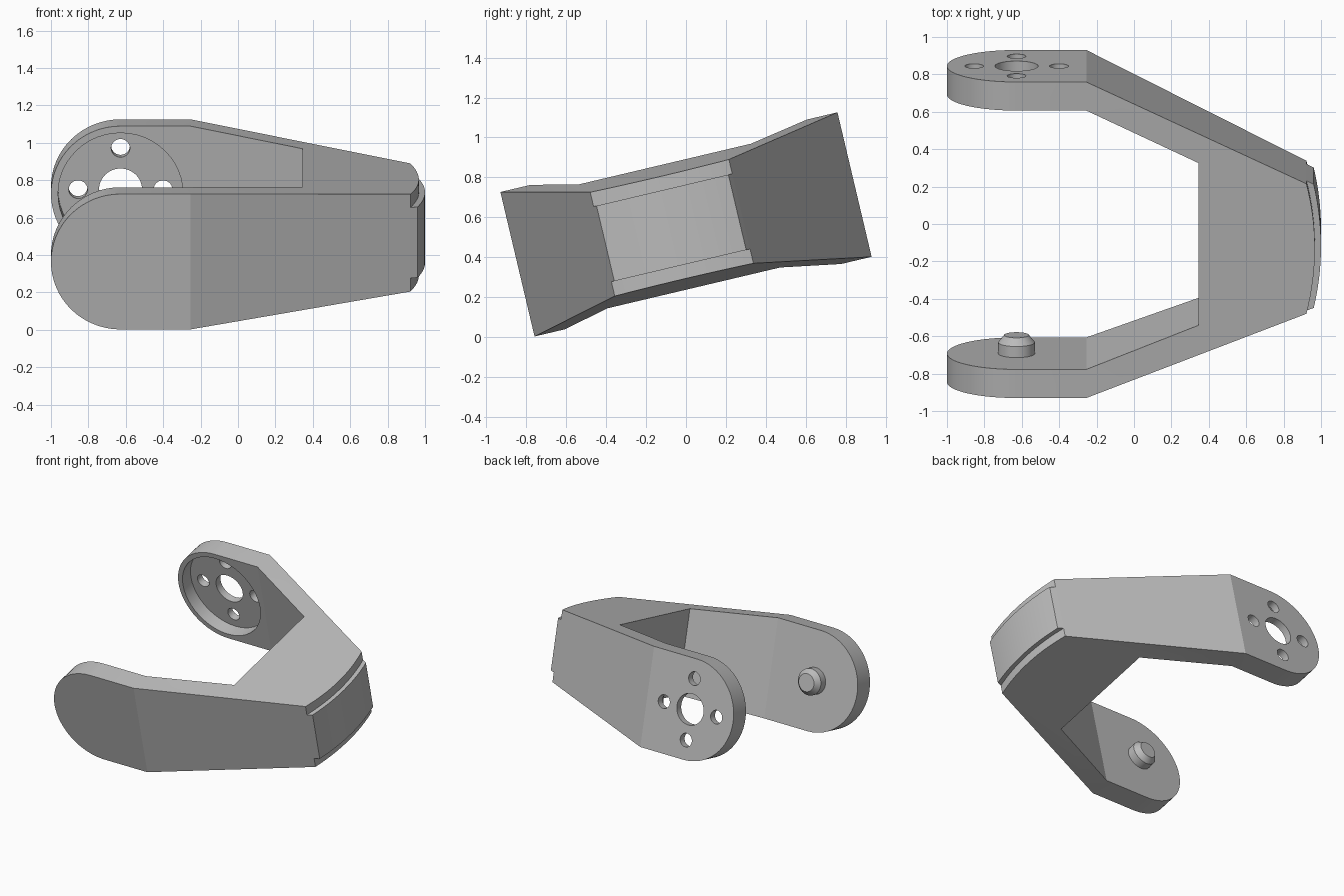
import bpy, bmesh, math
from mathutils import Matrix, Vector

if "Cube" in bpy.data.objects:
    bpy.data.objects.remove(bpy.data.objects["Cube"])

# The bracket is built level, then tilted about x
TILT = Matrix.Translation((0, 0, 0.564)) @ Matrix.Rotation(math.radians(13.3), 4, 'X')
PIVOT_X, R = -0.628, 0.372
MID_Y = -0.073            # the nose sits slightly off centre

grey = bpy.data.materials.new("grey plastic")
grey.diffuse_color = (0.5, 0.5, 0.5, 1)
grey.use_nodes = True
grey.node_tree.nodes["Principled BSDF"].inputs["Base Color"].default_value = grey.diffuse_color


def add_object(name, bm):
    bmesh.ops.recalc_face_normals(bm, faces=bm.faces)
    mesh = bpy.data.meshes.new(name)
    bm.to_mesh(mesh)
    bm.free()
    mesh.materials.append(grey)
    ob = bpy.data.objects.new(name, mesh)
    bpy.context.collection.objects.link(ob)
    return ob


def prism(name, points, axis, low, high):
    """Extrude an outline along y or z."""
    bm = bmesh.new()
    if axis == 'Z':
        verts = [bm.verts.new((a, b, low)) for a, b in points]
        step = Vector((0, 0, high - low))
    else:
        verts = [bm.verts.new((a, low, b)) for a, b in points]
        step = Vector((0, high - low, 0))
    face = bm.faces.new(verts)
    out = bmesh.ops.extrude_face_region(bm, geom=[face], use_keep_orig=True)
    moved = [g for g in out['geom'] if isinstance(g, bmesh.types.BMVert)]
    bmesh.ops.translate(bm, verts=moved, vec=step)
    return add_object(name, bm)


def rod(bm, x, z, y0, y1, r0, r1):
    """Cylinder or cone along y."""
    m = Matrix.Translation((x, (y0 + y1) / 2, z)) @ Matrix.Rotation(math.radians(-90), 4, 'X')
    bmesh.ops.create_cone(bm, cap_ends=True, segments=48, radius1=r0, radius2=r1,
                          depth=y1 - y0, matrix=m)


def cut(ob, tool, operation):
    mod = ob.modifiers.new(operation, 'BOOLEAN')
    mod.operation, mod.object, mod.solver = operation, tool, 'EXACT'
    bpy.context.view_layer.update()
    deps = bpy.context.evaluated_depsgraph_get()
    mesh = bpy.data.meshes.new_from_object(ob.evaluated_get(deps))
    ob.modifiers.clear()
    ob.data = mesh
    bpy.data.objects.remove(tool)


def bulge(y0, y1, x_end, x_mid, n=16):
    """Curved nose outline from y0 to y1."""
    pts = []
    for i in range(n + 1):
        t = -1 + 2 * i / n
        pts.append((x_end + (x_mid - x_end) * (1 - t * t),
                    (y0 + y1) / 2 + (y1 - y0) / 2 * t))
    return pts


# Fork body: plan outline crossed with the side outline
plan = [(-1.2, -0.868), (-0.255, -0.868)]
plan += bulge(MID_Y - 0.357, MID_Y + 0.357, 0.922, 0.967)
plan += [(-0.255, 0.868), (-1.2, 0.868), (-1.2, 0.711), (-0.255, 0.711),
         (0.345, 0.41), (0.345, -0.481), (-0.255, -0.711), (-1.2, -0.711)]
body = prism("fork_body", plan, 'Z', -0.6, 0.6)

slope = (R - 0.2675) / (0.922 + 0.255)
z_tip = R - slope * (1.1 + 0.255)
side = [(-0.255, -R), (1.1, -z_tip), (1.1, z_tip), (-0.255, R)]
for i in range(33):
    a = math.pi / 2 + math.pi * i / 32
    side.append((PIVOT_X + R * math.cos(a), R * math.sin(a)))
cut(body, prism("side_profile", side, 'Y', -1.2, 1.2), 'INTERSECT')

# Round recess inside the far arm
bm = bmesh.new()
rod(bm, PIVOT_X, 0, 0.5, 0.812, 0.334, 0.334)
cut(body, add_object("recess_cutter", bm), 'DIFFERENCE')

# Shaft hole and four screw holes
bm = bmesh.new()
rod(bm, PIVOT_X, 0, 0.75, 1.0, 0.115, 0.115)
for dx, dz in ((1, 0), (-1, 0), (0, 1), (0, -1)):
    rod(bm, PIVOT_X + 0.227 * dx, 0.227 * dz, 0.75, 1.0, 0.05, 0.05)
cut(body, add_object("hole_cutter", bm), 'DIFFERENCE')

# Raised band across the nose
band_plan = [(0.85, MID_Y - 0.3), (0.922, MID_Y - 0.357)]
band_plan += bulge(MID_Y - 0.342, MID_Y + 0.337, 0.961, 1.0)
band_plan += [(0.922, MID_Y + 0.357), (0.85, MID_Y + 0.3)]
band = prism("nose_band", band_plan, 'Z', -0.194, 0.194)

# Chamfered pivot peg on the near arm
bm = bmesh.new()
prev = None
for y, r in ((-0.73, 0.098), (-0.65, 0.098), (-0.61, 0.066)):
    ring = [bm.verts.new((PIVOT_X + r * math.cos(i * math.tau / 48), y,
                          r * math.sin(i * math.tau / 48))) for i in range(48)]
    if prev:
        for i in range(48):
            j = (i + 1) % 48
            bm.faces.new((prev[i], prev[j], ring[j], ring[i]))
    else:
        bm.faces.new(ring)
    prev = ring
bm.faces.new(prev)
peg = add_object("pivot_peg", bm)

# Tilt and shade
for ob in (body, band, peg):
    ob.data.transform(TILT)
    bpy.ops.object.select_all(action='DESELECT')
    ob.select_set(True)
    bpy.context.view_layer.objects.active = ob
    bpy.ops.object.shade_smooth_by_angle(angle=math.radians(15))
